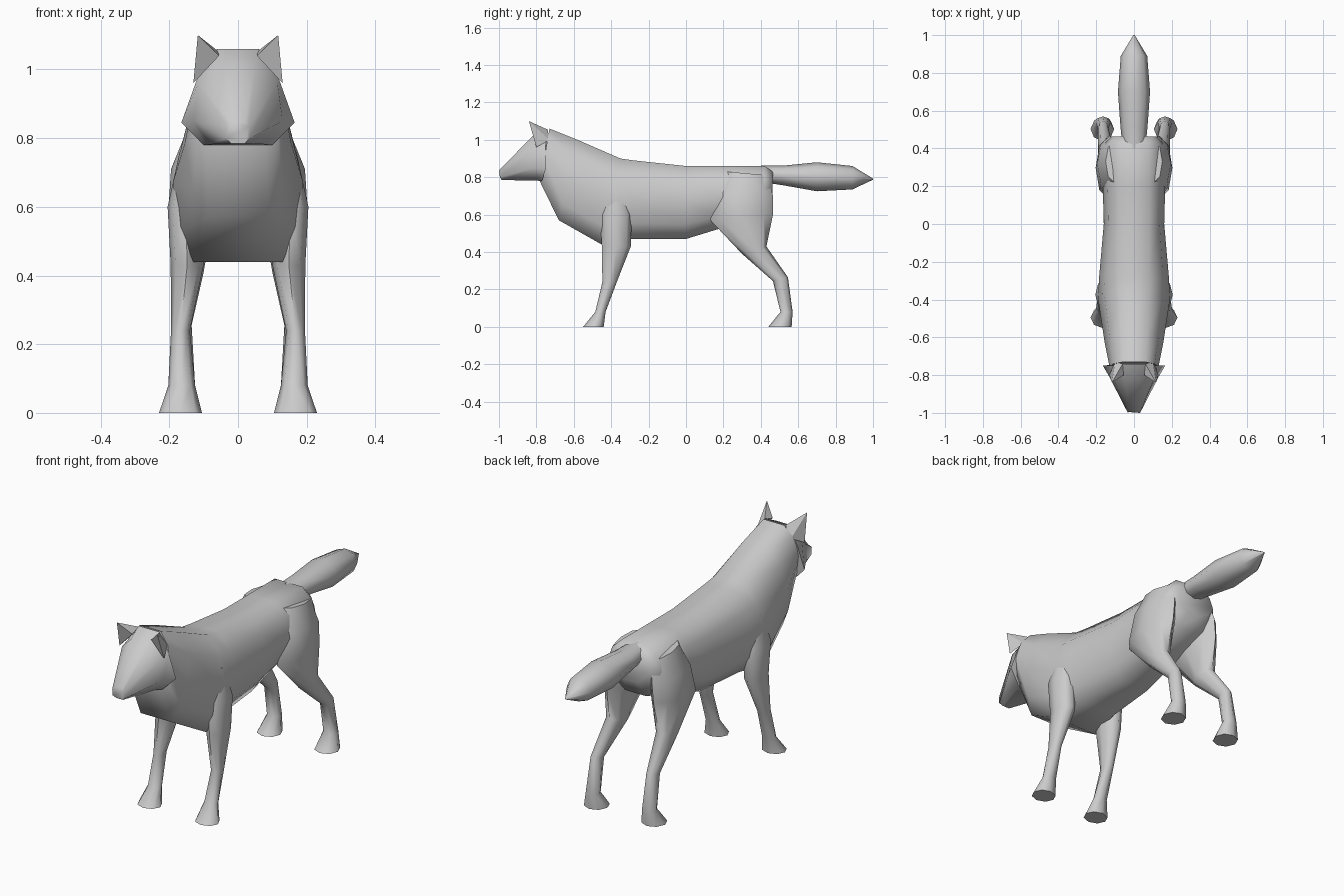
import bpy, bmesh, math

if "Cube" in bpy.data.objects:
    bpy.data.objects.remove(bpy.data.objects["Cube"])


def finish(bm, name, angle=65):
    bmesh.ops.recalc_face_normals(bm, faces=bm.faces)
    me = bpy.data.meshes.new(name)
    bm.to_mesh(me)
    bm.free()
    ob = bpy.data.objects.new(name, me)
    bpy.context.collection.objects.link(ob)
    bpy.ops.object.select_all(action='DESELECT')
    ob.select_set(True)
    bpy.context.view_layer.objects.active = ob
    bpy.ops.object.shade_smooth_by_angle(angle=math.radians(angle))
    return ob


def loft(name, rings):
    bm = bmesh.new()
    vs = [[bm.verts.new(p) for p in r] for r in rings]
    n = len(vs[0])
    for a, b in zip(vs, vs[1:]):
        for i in range(n):
            j = (i + 1) % n
            bm.faces.new((a[i], a[j], b[j], b[i]))
    bm.faces.new(vs[0])
    bm.faces.new(vs[-1])
    return finish(bm, name)


def mirrored(half):
    return half + [(-x, y, z) for x, y, z in reversed(half)]


def body_ring(ty, tz, by, bz, wt, wm, wb):
    half = []
    for t, w in ((0, wt), (.2, wt * .3 + wm * .7), (.5, wm),
                 (.8, wb * .35 + wm * .65), (1, wb)):
        half.append((w, ty + (by - ty) * t, tz + (bz - tz) * t))
    return mirrored(half)


def oval(x0, x1, y0, z0, y1, z1, n=8):
    # oval spanning two x limits and a front and back edge point
    pts = []
    for i in range(n):
        a = 2 * math.pi * i / n
        s = (1 - math.cos(a)) / 2
        pts.append(((x0 + x1) / 2 + (x1 - x0) / 2 * math.sin(a),
                    y0 + (y1 - y0) * s, z0 + (z1 - z0) * s))
    return pts


# Torso and neck
loft("torso", [body_ring(*r) for r in (
    (-.73, 1.06, -.78, .775, .06, .13, .08),
    (-.58, 1.00, -.68, .57, .07, .155, .09),
    (-.35, .90, -.45, .44, .08, .19, .13),
    (-.28, .89, -.29, .47, .08, .185, .11),
    (0, .86, 0, .47, .08, .16, .08),
    (.20, .86, .18, .525, .08, .165, .08),
    (.42, .86, .42, .60, .08, .16, .06),
    (.465, .83, .46, .68, .05, .12, .04))])

# Wedge-shaped head
loft("head", [mirrored(h) for h in (
    [(.06, -.74, 1.06), (.12, -.75, .97), (.165, -.75, .845), (.10, -.77, .78)],
    [(.05, -.82, 1.02), (.115, -.80, .96), (.13, -.81, .85), (.08, -.80, .782)],
    [(.02, -.99, .847), (.032, -1, .835), (.035, -.995, .80), (.02, -.985, .785)])])

# Tail
loft("tail", [oval(-w, w, y, zt, y, zb) for y, zt, zb, w in (
    (.40, .862, .775, .06), (.52, .862, .757, .072), (.70, .88, .725, .085),
    (.89, .86, .735, .07), (1.0, .793, .787, .004))])

# Leg sections: inner x, outer x, front y/z, back y/z
front = ((.11, .17, -.42, .76, -.33, .76),
         (.10, .205, -.46, .60, -.29, .60),
         (.10, .196, -.45, .43, -.295, .43),
         (.14, .195, -.447, .24, -.37, .24),
         (.125, .203, -.485, .08, -.43, .08),
         (.105, .23, -.55, 0, -.44, 0))
hind = ((.06, .15, .22, .83, .44, .81),
        (.06, .195, .17, .72, .465, .70),
        (.07, .203, .13, .57, .465, .60),
        (.10, .19, .30, .39, .43, .43),
        (.135, .19, .465, .245, .545, .265),
        (.125, .203, .505, .08, .57, .08),
        (.105, .23, .44, 0, .565, 0))

for side, s in (("left", 1), ("right", -1)):
    for name, rows in (("front_leg", front), ("hind_leg", hind)):
        loft(f"{name}_{side}",
             [[(s * x, y, z) for x, y, z in oval(*r)] for r in rows])
    # Pointed ear
    bm = bmesh.new()
    for x, y, z in ((.055, -.80, 1.04), (.13, -.80, .96), (.10, -.73, 1.0),
                    (.06, -.74, 1.055), (.117, -.84, 1.10)):
        bm.verts.new((s * x, y, z))
    bmesh.ops.convex_hull(bm, input=bm.verts)
    finish(bm, f"ear_{side}", 30)
